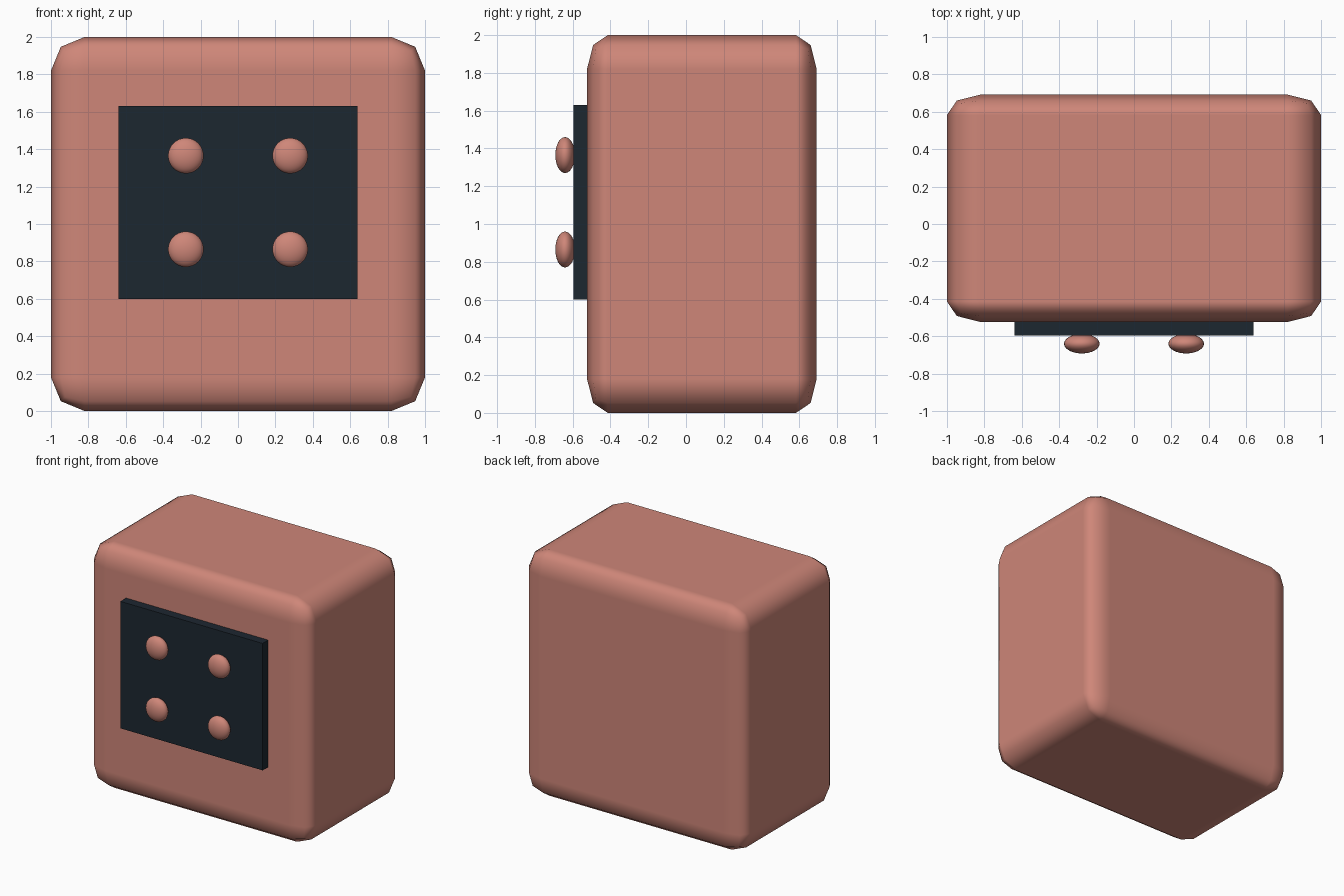
import bpy

if "Cube" in bpy.data.objects:
    bpy.data.objects.remove(bpy.data.objects["Cube"])


def material(name, rgb):
    m = bpy.data.materials.new(name)
    m.diffuse_color = (*rgb, 1)
    m.use_nodes = True
    m.node_tree.nodes["Principled BSDF"].inputs["Base Color"].default_value = m.diffuse_color
    return m


CORAL = material("coral", (0.62, 0.24, 0.19))
DARK = material("dark_navy", (0.012, 0.02, 0.03))


def finish(name, scale, mat):
    ob = bpy.context.object
    ob.name = name
    ob.scale = scale
    ob.data.materials.append(mat)
    return ob


# Body: cube rounded before its depth is squashed, so the bevel is squashed too
bpy.ops.mesh.primitive_cube_add(size=2, location=(0, 0.084, 1))
body = finish("body", (1, 0.608, 1), CORAL)
bpy.ops.object.shade_smooth()
bevel = body.modifiers.new("rounding", 'BEVEL')
bevel.width = 0.18
bevel.segments = 2
bevel.harden_normals = True

# Front panel, sunk slightly into the body
bpy.ops.mesh.primitive_cube_add(size=1, location=(0, -0.546, 1.115))
finish("front_panel", (1.276, 0.1, 1.03), DARK)

# Four flattened buttons
for x in (-0.279, 0.279):
    for z in (0.865, 1.365):
        bpy.ops.mesh.primitive_uv_sphere_add(segments=32, ring_count=16, radius=1,
                                             location=(x, -0.64, z))
        finish("button", (0.095, 0.052, 0.095), CORAL)
        bpy.ops.object.shade_smooth()
